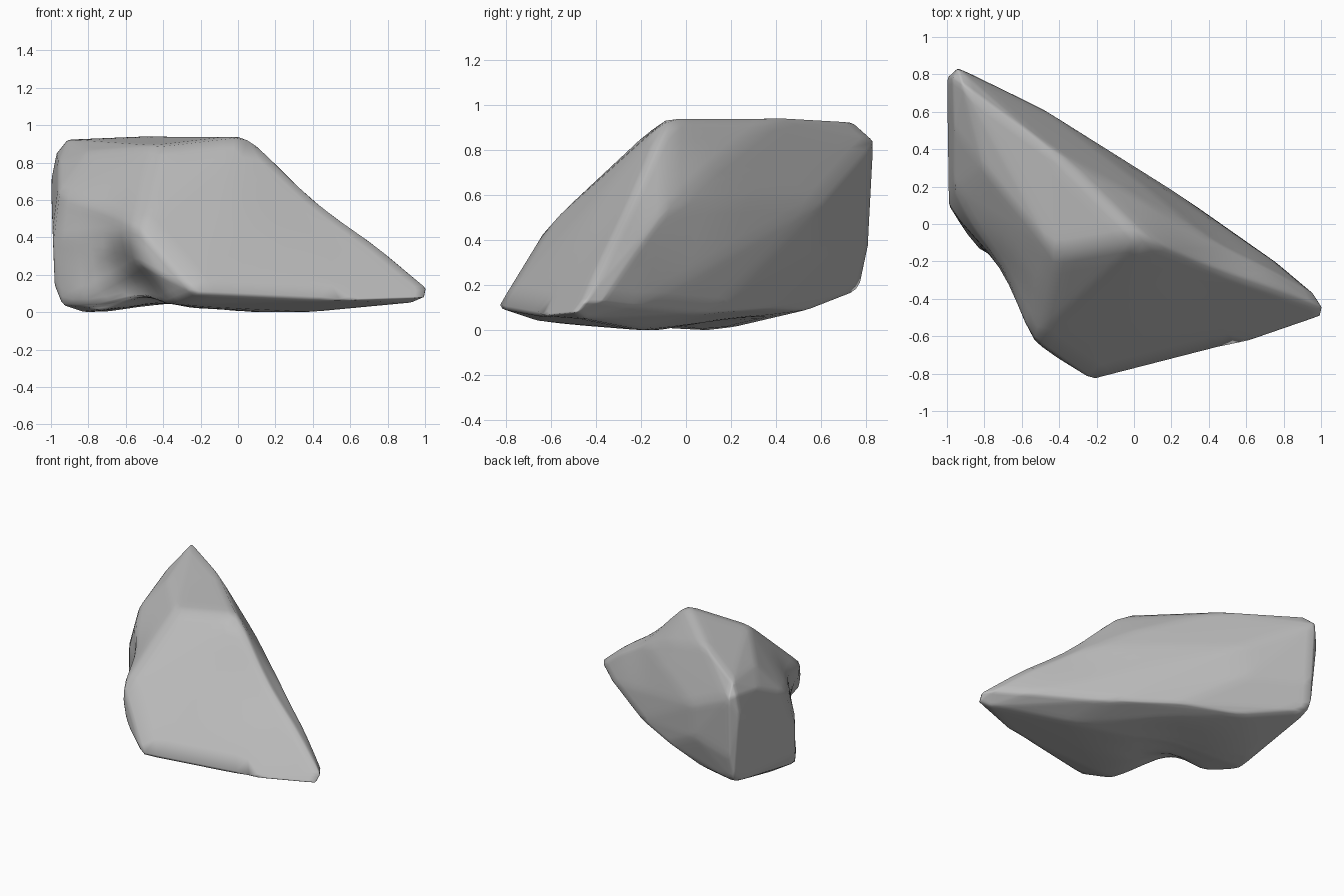
import bpy
import bmesh
from mathutils import Vector

cube = bpy.data.objects.get("Cube")
if cube:
    bpy.data.objects.remove(cube, do_unlink=True)

# Corners of the boulder, grouped by region
ridge = [(-.91, .74, .925), (-.43, .39, .945), (.05, -.08, .945), (.41, -.07, .58)]
shoulder = [(-.8, .3, .86), (-.42, -.16, .89), (-.97, .78, .85), (-.94, .835, .84)]
left_wall = [(-1, .78, .7), (-.96, .5, .8), (-.96, .17, .64), (-.99, .1, .4),
             (-.98, .09, .14), (-.94, .02, .04)]
front_rim = [(-.535, -.64, .26), (-.53, -.62, .46), (-.21, -.84, .1), (-.36, -.66, .04),
             (.55, -.645, .065)]
tip = [(1, -.49, .08), (1.01, -.45, .13), (.96, -.37, .13), (.93, -.45, .05)]
back_bulge = [(-.48, .61, .58), (-.5, .62, .35), (-.14, .39, .28), (-.93, .81, .37)]
back_keel = [(.77, -.21, .11), (.3, .12, .08), (-.1, .36, .1), (-.95, .77, .18), (-.53, .54, .09)]
underside = [(-.82, .1, 0), (-.85, .22, .015), (-.7, -.17, .01), (.4, -.2, 0), (0, -.45, .02)]
corners = (ridge + shoulder + left_wall + front_rim + tip
           + back_bulge + back_keel + underside)

# Hull of the corners, refined enough to round off
bm = bmesh.new()
for c in corners:
    bm.verts.new(c)
bmesh.ops.convex_hull(bm, input=bm.verts)
bmesh.ops.delete(bm, geom=[v for v in bm.verts if not v.link_faces], context="VERTS")
bmesh.ops.triangulate(bm, faces=bm.faces)
for _ in range(3):
    bmesh.ops.subdivide_edges(bm, edges=bm.edges, cuts=1, use_grid_fill=True)


def dent(centre, push, radius):
    """Press the surface in around a point with a soft falloff."""
    for v in bm.verts:
        r = (v.co - Vector(centre)).length / radius
        if r < 1:
            v.co += Vector(push) * (1 - r * r) ** 2


# Hollow under the front corner and its crease up the left, gap between the feet,
# dip along the sloping ridge
dent((-.6, -.42, .06), (.07, .16, .04), .38)
dent((-.74, -.26, .36), (.04, .035, 0), .4)
dent((-.35, -.05, 0), (0, 0, .05), .4)
dent((.42, -.18, .62), (-.01, -.01, -.035), .5)

# Soften the edges a little
bmesh.ops.smooth_vert(bm, verts=bm.verts, factor=.4,
                      use_axis_x=True, use_axis_y=True, use_axis_z=True)
bmesh.ops.recalc_face_normals(bm, faces=bm.faces)

# Rest on the ground
low = min(v.co.z for v in bm.verts)
bmesh.ops.translate(bm, verts=bm.verts, vec=(0, 0, -low))

mesh = bpy.data.meshes.new("boulder")
bm.to_mesh(mesh)
bm.free()
mesh.shade_smooth()
boulder = bpy.data.objects.new("boulder", mesh)
bpy.context.collection.objects.link(boulder)

# Plain stone colour
stone = bpy.data.materials.new("stone_grey")
stone.use_nodes = True
colour = (.5, .5, .5, 1)
stone.diffuse_color = colour
bsdf = next(n for n in stone.node_tree.nodes if n.type == "BSDF_PRINCIPLED")
bsdf.inputs["Base Color"].default_value = colour
bsdf.inputs["Roughness"].default_value = .8
mesh.materials.append(stone)
